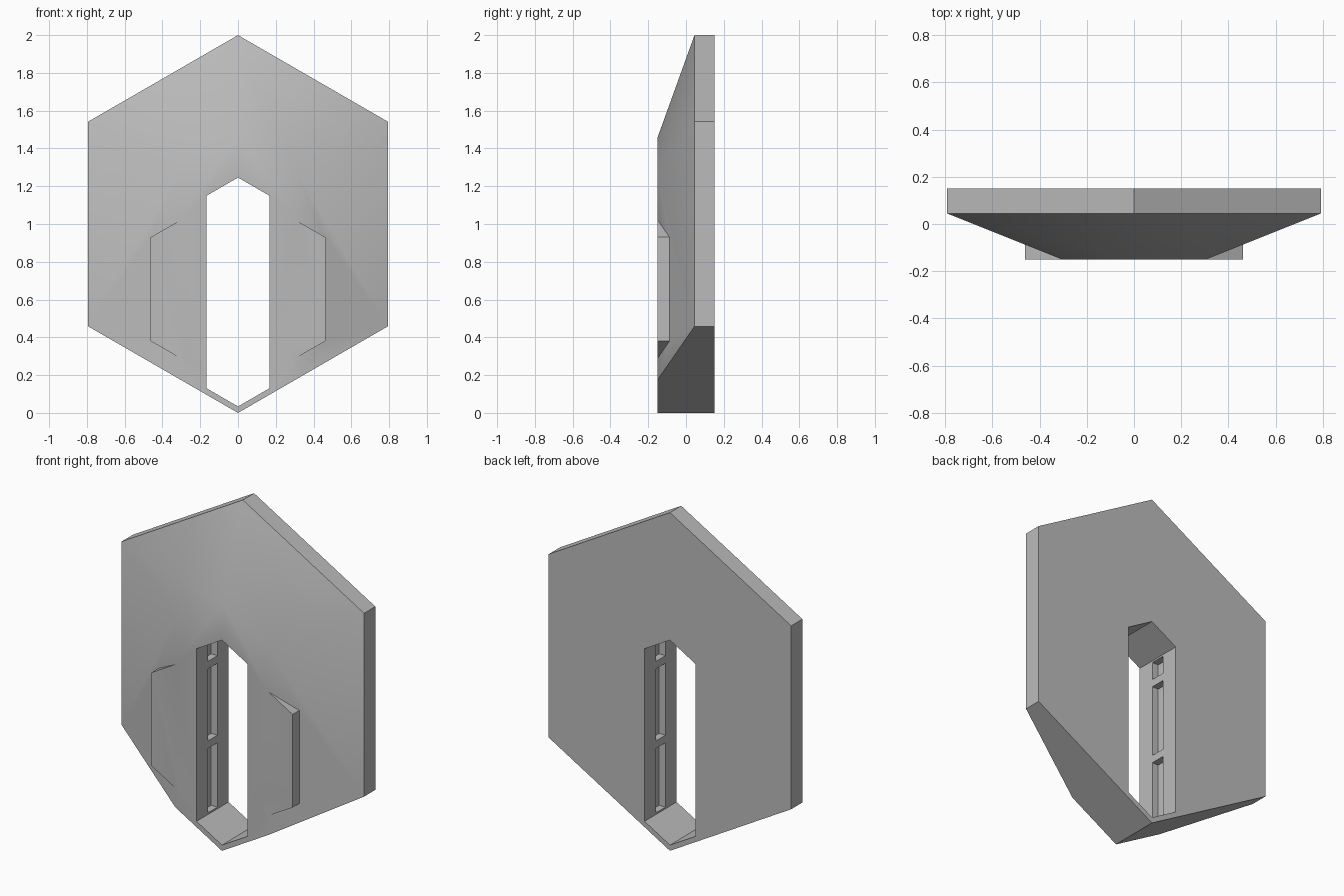
import bpy, bmesh, math

cube = bpy.data.objects.get("Cube")
if cube:
    bpy.data.objects.remove(cube, do_unlink=True)

grey = bpy.data.materials.new("plain grey")
grey.use_nodes = True
GREY = (0.5, 0.5, 0.5, 1)
grey.diffuse_color = GREY
grey.node_tree.nodes["Principled BSDF"].inputs["Base Color"].default_value = GREY

SLOPE = math.tan(math.radians(30))


def hexagon(w, low, high):
    """Upright hexagon: half width w, straight sides from low to high."""
    rise = w * SLOPE
    return [(0, low - rise), (w, low), (w, high),
            (0, high + rise), (-w, high), (-w, low)]


def loft(name, sections):
    """Solid through outlines, given as (y, outline) from front to back."""
    bm = bmesh.new()
    rings = [[bm.verts.new((x, y, z)) for x, z in outline] for y, outline in sections]
    for a, b in zip(rings, rings[1:]):
        n = len(a)
        for i in range(n):
            j = (i + 1) % n
            bm.faces.new((a[i], a[j], b[j], b[i]))
    bm.faces.new(rings[0])
    bm.faces.new(rings[-1][::-1])
    bmesh.ops.recalc_face_normals(bm, faces=bm.faces)
    mesh = bpy.data.meshes.new(name)
    bm.to_mesh(mesh)
    bm.free()
    mesh.materials.append(grey)
    obj = bpy.data.objects.new(name, mesh)
    bpy.context.collection.objects.link(obj)
    return obj


def combine(target, tool, operation):
    mod = target.modifiers.new(tool.name, "BOOLEAN")
    mod.object = tool
    mod.operation = operation
    mod.solver = "EXACT"
    bpy.context.view_layer.objects.active = target
    bpy.ops.object.modifier_apply(modifier=mod.name)
    bpy.data.objects.remove(tool, do_unlink=True)


FRONT, RIM, BACK = -0.15, 0.045, 0.15

# Hexagonal slab with a sloping front
outer = hexagon(0.793, 0.458, 1.542)
inner = hexagon(0.305, 0.176, 1.284)
body = loft("hexagonal_frame", [(FRONT, inner), (RIM, outer), (BACK, outer)])

# Raised panel whose sides stand out of the slope
panel = loft("side_panels", [(FRONT, hexagon(0.462, 0.38, 0.93)),
                             (0.0, hexagon(0.462, 0.38, 0.93))])
combine(body, panel, "UNION")

# Tall opening right through the slab
gap = hexagon(0.166, 0.13, 1.15)
opening = loft("opening", [(-0.3, gap), (0.3, gap)])
combine(body, opening, "DIFFERENCE")

# Recesses in both inner walls, with two crossbars left between them
for low, high in ((0.14, 0.52), (0.565, 0.99), (1.035, 1.14)):
    w = 0.207
    box = [(-w, low), (w, low), (w, high), (-w, high)]
    recess = loft("wall_recess", [(-0.045, box), (0.045, box)])
    combine(body, recess, "DIFFERENCE")

# Soft front, crisp edges
bpy.ops.object.select_all(action="DESELECT")
body.select_set(True)
bpy.context.view_layer.objects.active = body
bpy.ops.object.shade_smooth_by_angle(angle=math.radians(30))
